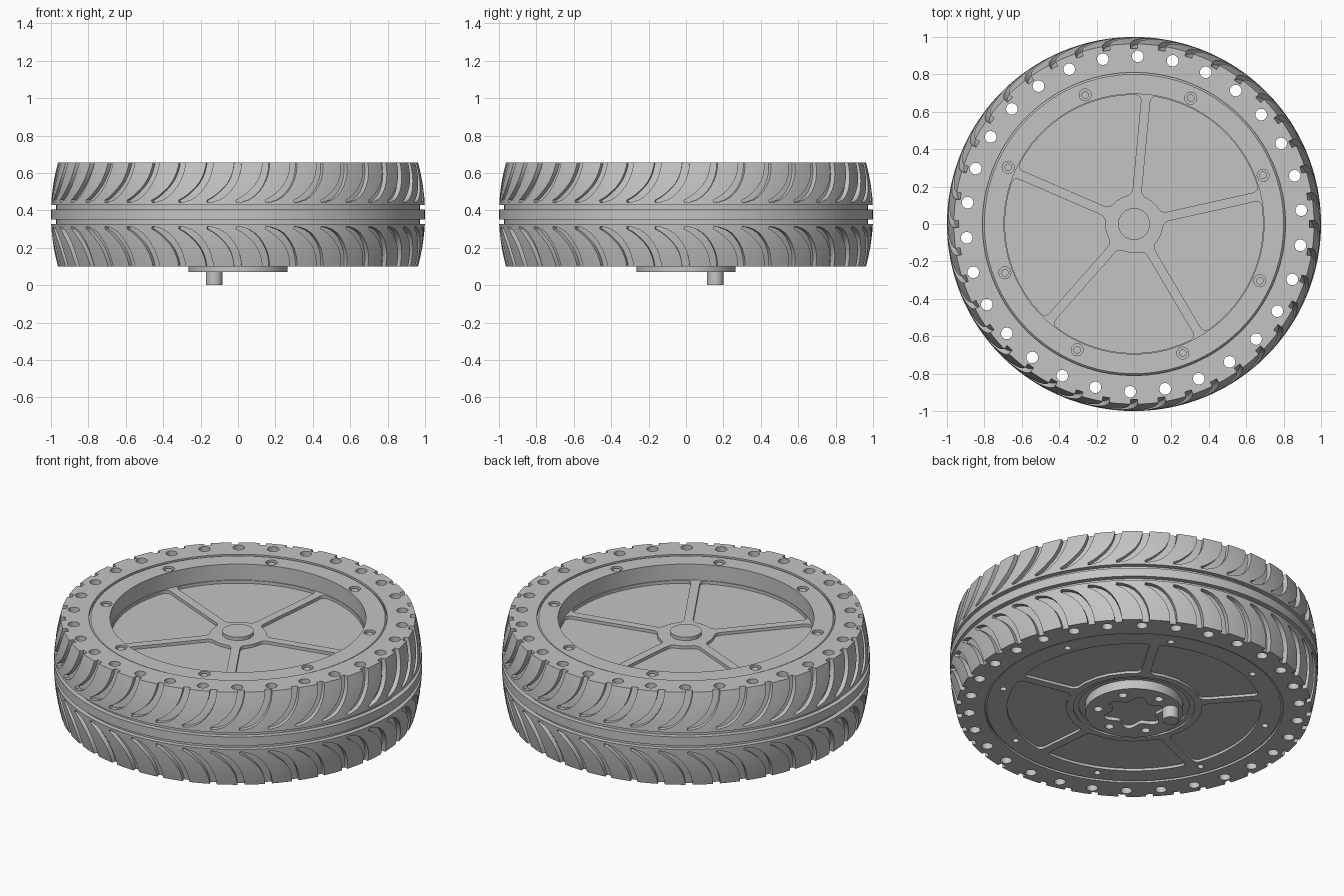
import bpy, bmesh
from math import sin, cos, pi, radians, hypot
from mathutils import Vector, Matrix

cube = bpy.data.objects.get("Cube")
if cube:
    bpy.data.objects.remove(cube)

GREY = (0.55, 0.55, 0.55, 1)
grey = bpy.data.materials.new("plain grey")
grey.use_nodes = True
grey.diffuse_color = GREY
grey.node_tree.nodes["Principled BSDF"].inputs["Base Color"].default_value = GREY

MID, HALF = 0.3775, 0.2775        # tyre centre height and half width
TOP_SPOKE, LOW_SPOKE = radians(12.6), radians(-12.6)
BOLT = radians(20.7)


def polar(r, a, z):
    return Vector((r * cos(a), r * sin(a), z))


def finish(bm, name):
    bmesh.ops.recalc_face_normals(bm, faces=bm.faces)
    mesh = bpy.data.meshes.new(name)
    bm.to_mesh(mesh)
    bm.free()
    ob = bpy.data.objects.new(name, mesh)
    mesh.materials.append(grey)
    bpy.context.collection.objects.link(ob)
    return ob


def smooth(ob, angle=30):
    bpy.ops.object.select_all(action='DESELECT')
    ob.select_set(True)
    bpy.context.view_layer.objects.active = ob
    bpy.ops.object.shade_smooth_by_angle(angle=radians(angle))


def lathe(name, profile, closed, steps=160):
    bm = bmesh.new()
    vs = [bm.verts.new((r, 0, z)) for r, z in profile]
    edges = [bm.edges.new(p) for p in zip(vs, vs[1:])]
    if closed:
        edges.append(bm.edges.new((vs[-1], vs[0])))
    bmesh.ops.spin(bm, geom=vs + edges, cent=(0, 0, 0), axis=(0, 0, 1),
                   angle=2 * pi, steps=steps)
    bmesh.ops.remove_doubles(bm, verts=bm.verts, dist=1e-5)
    return finish(bm, name)


def add_cylinder(bm, r, centre, z0, z1, sides=24):
    at = Matrix.Translation((centre.x, centre.y, (z0 + z1) / 2))
    bmesh.ops.create_cone(bm, cap_ends=True, segments=sides, radius1=r,
                          radius2=r, depth=z1 - z0, matrix=at)


def add_prism(bm, points, z0, z1, corners=(), rounding=0.03):
    # flat outline, optionally with rounded corners, raised from z0 to z1
    part = bmesh.new()
    vs = [part.verts.new((p.x, p.y, z0)) for p in points]
    part.faces.new(vs)
    if corners:
        bmesh.ops.bevel(part, geom=[vs[i] for i in corners], offset=rounding,
                        segments=4, profile=0.5, affect='VERTICES')
    out = bmesh.ops.extrude_face_region(part, geom=part.faces[:])["geom"]
    bmesh.ops.translate(part, vec=(0, 0, z1 - z0),
                        verts=[v for v in out if isinstance(v, bmesh.types.BMVert)])
    mesh = bpy.data.meshes.new("outline")
    part.to_mesh(mesh)
    part.free()
    bm.from_mesh(mesh)
    bpy.data.meshes.remove(mesh)


def add_pockets(bm, spoke, r_in, r_out, z0, z1, half=0.025):
    # five rounded pockets that leave spokes of even width between them
    for k in range(5):
        a0 = spoke + k * 2 * pi / 5
        a1 = a0 + 2 * pi / 5
        points, corners = [], []
        for r, n, flip in ((r_out, 18, False), (r_in, 5, True)):
            start, end = a0 + half / r, a1 - half / r
            arc = [polar(r, start + (end - start) * i / n, 0) for i in range(n + 1)]
            corners += [len(points), len(points) + n]
            points += arc[::-1] if flip else arc
        add_prism(bm, points, z0, z1, corners)


def cut(ob, bm):
    cutter = finish(bm, "cutter")
    cutter.hide_render = True
    mod = ob.modifiers.new("cut", 'BOOLEAN')
    mod.operation, mod.solver, mod.object = 'DIFFERENCE', 'MANIFOLD', cutter
    bpy.context.view_layer.objects.active = ob
    bpy.ops.object.modifier_apply(modifier=mod.name)
    bpy.data.objects.remove(cutter)


def tread_radius(h):
    return 1 - 0.037 * min(1, abs(h) / HALF) ** 2


def add_tread_groove(bm, angle, side, n=9):
    # curved slot: runs along the tyre at its tail, across it at the edge
    path = []
    for i in range(n + 1):
        t = radians(12 + 78 * i / n)
        path.append((-0.21 * (1 - sin(t)), 0.065 + 0.225 * (1 - cos(t)), t))
    rings = []
    for i, (s, h, t) in enumerate(path):
        ds, dh = 0.21 * cos(t), 0.225 * sin(t)
        w = 0.02 * min(1, 0.35 + 0.25 * i) / hypot(ds, dh)
        ring = []
        for sign, outer in ((-1, 0), (1, 0), (1, 1), (-1, 1)):
            ss, hh = s - sign * w * dh, h + sign * w * ds
            r = 1.05 if outer else tread_radius(hh) - 0.027
            ring.append(bm.verts.new(polar(r, angle + ss, MID + side * hh)))
        rings.append(ring)
    for a, b in zip(rings, rings[1:]):
        for j in range(4):
            k = (j + 1) % 4
            bm.faces.new((a[j], a[k], b[k], b[j]))
    bm.faces.new(rings[0])
    bm.faces.new(rings[-1])


# Tyre: crowned tread with a centre rib between two ring grooves
crown = [(tread_radius(h), h) for h in (HALF, 0.23, 0.18, 0.13, 0.09, 0.05)]
half = [(0.81, HALF)] + crown + [(0.972, 0.05), (0.972, 0.026), (1.0, 0.026)]
profile = [(r, MID + h) for r, h in half] + [(r, MID - h) for r, h in half[::-1]]
tyre = lathe("tyre", profile, True)
bm = bmesh.new()
for k in range(40):
    for side in (1, -1):
        add_tread_groove(bm, k * 2 * pi / 40, side)
for k in range(30):
    add_cylinder(bm, 0.031, polar(0.897, radians(4.7 + 12 * k), 0), 0, 0.8)
cut(tyre, bm)
smooth(tyre)

# Rim: dished disc with a raised boss above and a hub plate below
rim = lathe("rim", [
    (0, 0.07), (0.265, 0.07), (0.265, 0.125), (0.30, 0.125), (0.30, 0.115),
    (0.33, 0.115), (0.33, 0.105), (0.80, 0.105), (0.81, 0.115),
    (0.81, 0.64), (0.80, 0.65), (0.695, 0.65), (0.695, 0.555), (0.085, 0.555),
    (0.085, 0.575), (0, 0.575)], False)
bm = bmesh.new()
add_pockets(bm, TOP_SPOKE, 0.155, 0.69, 0.537, 0.6)
add_pockets(bm, LOW_SPOKE, 0.37, 0.69, 0.05, 0.12)
for k in range(8):
    spot = polar(0.738, BOLT + k * pi / 4, 0)
    add_cylinder(bm, 0.032, spot, 0.625, 0.7)
    add_cylinder(bm, 0.018, spot, 0.05, 0.13, 16)
star = radians(32)
for k in range(6):
    add_cylinder(bm, 0.024, polar(0.2, star + k * pi / 3, 0), 0.05, 0.11, 16)
outline = [polar(0.145 - 0.025 * cos(6 * (i * pi / 48 - star)), i * pi / 48, 0)
           for i in range(96)]
add_prism(bm, outline, 0.05, 0.09)
cut(rim, bm)
smooth(rim)

# Screws sunk into the rim flange
bm = bmesh.new()
for k in range(8):
    add_cylinder(bm, 0.02, polar(0.738, BOLT + k * pi / 4, 0), 0.62, 0.643, 16)
smooth(finish(bm, "rim_screws"))

# Cable peg under the hub plate
bm = bmesh.new()
add_cylinder(bm, 0.044, Vector((-0.128, 0.157, 0)), 0, 0.1, 32)
smooth(finish(bm, "hub_peg"))
